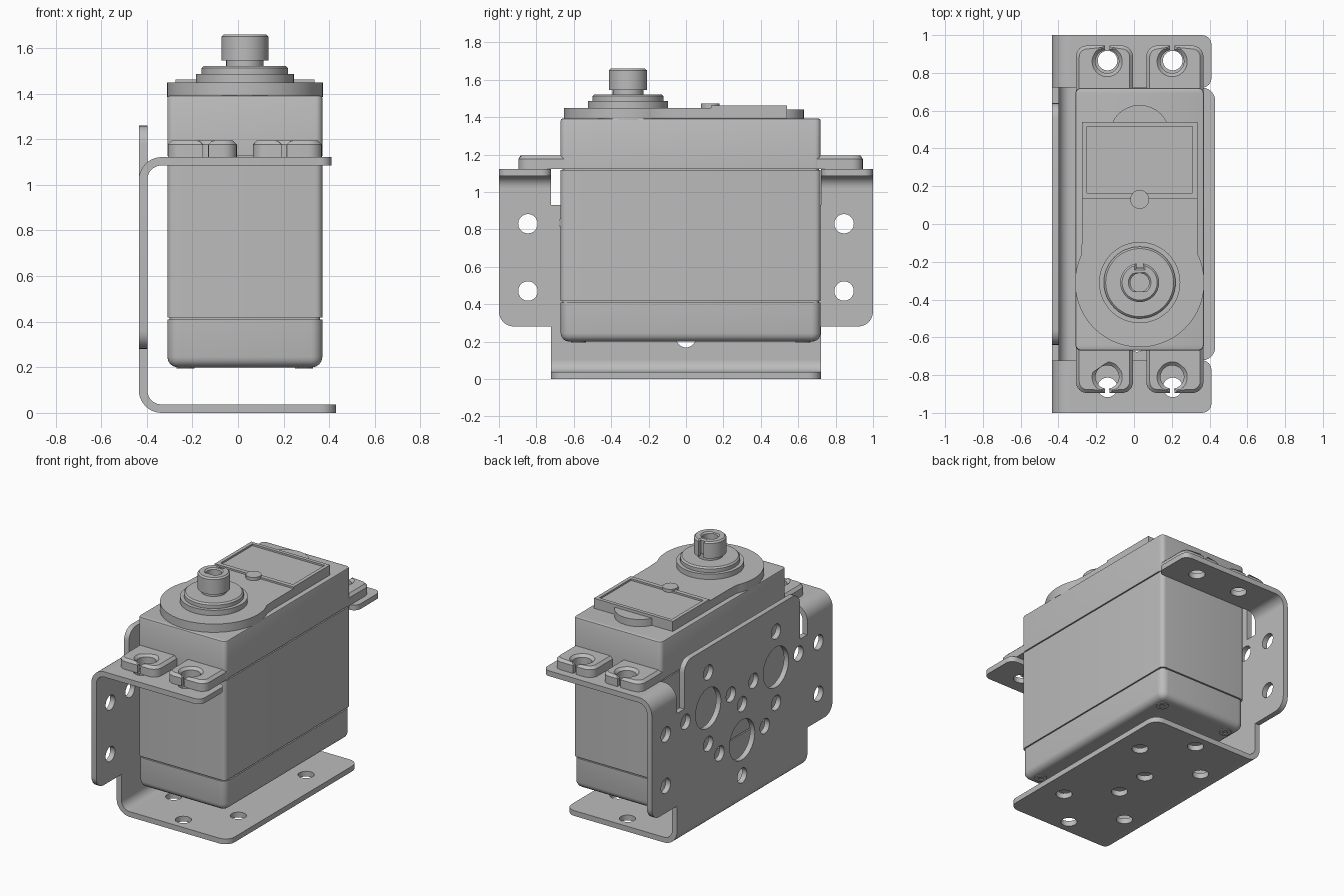
import bpy, bmesh
from math import sin, cos, pi, radians
from mathutils import Matrix, Vector

if "Cube" in bpy.data.objects:
    bpy.data.objects.remove(bpy.data.objects["Cube"])

grey = bpy.data.materials.new("light_grey")
grey.use_nodes = True
colour = (0.5, 0.5, 0.5, 1)
grey.diffuse_color = colour
grey.node_tree.nodes["Principled BSDF"].inputs["Base Color"].default_value = colour

# Local (u, v, depth) axes for each extrusion direction
FRAMES = {
    "Z": Matrix.Identity(4),
    "X": Matrix(((0, 0, 1, 0), (1, 0, 0, 0), (0, 1, 0, 0), (0, 0, 0, 1))),
    "Y": Matrix(((1, 0, 0, 0), (0, 0, -1, 0), (0, 1, 0, 0), (0, 0, 0, 1))),
}


def arc(cx, cy, r, a, b, n=10):
    angles = [radians(a + (b - a) * i / n) for i in range(n + 1)]
    return [(cx + r * cos(t), cy + r * sin(t)) for t in angles]


def circle(cx, cy, r, n=32):
    return arc(cx, cy, r, 0, 360, n)[:-1]


def rounded(points, n=6):
    """Polygon whose points may carry a third value, a corner radius."""
    out = []
    for i, p in enumerate(points):
        c = Vector(p[:2])
        if len(p) == 2:
            out.append(tuple(c))
            continue
        d1 = (Vector(points[i - 1][:2]) - c).normalized()
        d2 = (Vector(points[(i + 1) % len(points)][:2]) - c).normalized()
        mid = c + (d1 + d2) * p[2]
        for k in range(n + 1):
            t = pi / 2 * k / n
            out.append(tuple(mid - (d2 * cos(t) + d1 * sin(t)) * p[2]))
    return out


def rect(x0, x1, y0, y1, r=0.0):
    corners = [(x0, y0), (x1, y0), (x1, y1), (x0, y1)]
    return rounded([c + (r,) for c in corners]) if r else corners


def prism(name, loops, lo, hi, axis="Z", bevel=0, bevel_at=None, steps=1):
    """Extrude an outline (first loop) with holes (other loops) from lo to hi."""
    curve = bpy.data.curves.new(name, "CURVE")
    curve.dimensions, curve.fill_mode = "2D", "BOTH"
    curve.extrude = (hi - lo) / 2
    for loop in loops:
        spline = curve.splines.new("POLY")
        spline.points.add(len(loop) - 1)
        for point, (u, v) in zip(spline.points, loop):
            point.co = (u, v, 0, 1)
        spline.use_cyclic_u = True
    temp = bpy.data.objects.new(name + "_outline", curve)
    bpy.context.collection.objects.link(temp)
    graph = bpy.context.evaluated_depsgraph_get()
    mesh = bpy.data.meshes.new_from_object(temp.evaluated_get(graph))
    bpy.data.objects.remove(temp)
    mesh.name = name
    bm = bmesh.new()
    bm.from_mesh(mesh)
    bmesh.ops.remove_doubles(bm, verts=bm.verts, dist=1e-5)
    shift = (lo + hi) / 2 if axis != "Y" else -(lo + hi) / 2
    bmesh.ops.translate(bm, verts=bm.verts, vec=(0, 0, shift))
    bmesh.ops.recalc_face_normals(bm, faces=bm.faces)
    if bevel:
        rim = [e for e in bm.edges if len(e.link_faces) == 2
               and all(abs(v.co.z - bevel_at) < 1e-4 for v in e.verts)
               and e.calc_face_angle() > 1]
        bmesh.ops.bevel(bm, geom=rim, offset=bevel, segments=steps,
                        profile=0.5, affect="EDGES")
    bm.transform(FRAMES[axis])
    bmesh.ops.recalc_face_normals(bm, faces=bm.faces)
    bm.to_mesh(mesh)
    bm.free()
    mesh.materials.clear()
    mesh.materials.append(grey)
    obj = bpy.data.objects.new(name, mesh)
    bpy.context.collection.objects.link(obj)
    bpy.ops.object.select_all(action="DESELECT")
    obj.select_set(True)
    bpy.context.view_layer.objects.active = obj
    bpy.ops.object.shade_smooth_by_angle()
    return obj


CX, CY = 0.03, 0.025          # centre of the motor case
T, BEND = 0.037, 0.1          # sheet thickness and bend radius
WALL = -0.435
HOLE = 0.052


def around(x, y, d=0.25):
    return [(x + d, y), (x - d, y), (x, y + d), (x, y - d)]


# Bracket wall: tongue in the middle, a wing at each end
half = [(0.722, BEND), (0.722, 0.28), (1, 0.28, 0.08), (1, 1.122 - BEND),
        (0.722, 1.122 - BEND), (0.722, 0.93), (0.64, 0.93), (0.64, 1.26, 0.08)]
outline = half + [(-p[0],) + p[1:] for p in reversed(half)]
small = around(0, 0.47)
big = [(0, 0.47)]
for s in (-1, 1):
    small += around(s * 0.375, 0.835) + [(s * 0.845, 0.83), (s * 0.845, 0.47)]
    big.append((s * 0.375, 0.835))
prism("bracket_wall", [rounded(outline)] + [circle(*p, HOLE, 20) for p in small]
      + [circle(*p, 0.14) for p in big], WALL, WALL + T, "X")


# Bracket bends
def bend(name, z, a, b, y0, y1):
    x = WALL + BEND
    prism(name, [arc(x, z, BEND, a, b) + arc(x, z, BEND - T, b, a)], y0, y1, "Y")


bend("base_bend", BEND, 180, 270, -0.722, 0.722)

# Bracket base plate
base = [(WALL + BEND, -0.722), (0.43, -0.722, 0.07), (0.43, 0.722, 0.07),
        (WALL + BEND, 0.722)]
base_holes = [p for s in (-1, 1) for p in around(0.015, s * 0.375)]
prism("bracket_base", [rounded(base)] + [circle(*p, HOLE, 20) for p in base_holes], 0, T)

for s, end in ((-1, "front"), (1, "back")):
    # Mounting flange of the bracket
    y0, y1 = sorted((s * 0.722, s))
    bend(end + "_flange_bend", 1.122 - BEND, 90, 180, y0, y1)
    flange = [(WALL + BEND, y0), (0.41, y0, 0.05), (0.41, y1, 0.05), (WALL + BEND, y1)]
    prism(end + "_flange", [rounded(flange)]
          + [circle(x, s * 0.865, HOLE, 24) for x in (-0.14, 0.205)], 1.122 - T, 1.122)
    # Slotted lugs of the motor case
    for side in (-1, 1):
        x = CX + side * 0.172
        w0, w1 = sorted((side * 0.035, side * 0.338))
        slit = 0.012
        lug = rounded([(x + slit, 0.92), (CX + w1, 0.92, 0.06), (CX + w1, 0.66),
                       (CX + w0, 0.66), (CX + w0, 0.92, 0.06), (x - slit, 0.92)])
        lug += arc(x, 0.835, 0.062, 100, 440, 28)
        lug = [(u, CY + s * v) for u, v in lug]
        prism(end + "_lug", [lug], 1.122, 1.195, bevel=0.018, bevel_at=1.195)

# Motor case: lower, middle and upper shells with fine seams
x0, x1, y0, y1 = CX - 0.34, CX + 0.34, CY - 0.695, CY + 0.695
prism("lower_case", [rect(x0, x1, y0, y1, 0.05)], 0.2, 0.41,
      bevel=0.045, bevel_at=0.2, steps=4)
prism("middle_case", [rect(x0, x1, y0, y1, 0.03)], 0.418, 1.118)
prism("upper_case", [rect(x0, x1, y0, y1, 0.03)], 1.126, 1.392,
      bevel=0.01, bevel_at=1.392, steps=2)
prism("case_core", [rect(x0 + .01, x1 - .01, y0 + .01, y1 - .01, 0.03)], 0.3, 1.3)

# Case screws underneath
for sx in (-1, 1):
    for sy in (-1, 1):
        prism("case_screw", [circle(CX + sx * 0.26, CY + sy * 0.6, 0.04, 20),
                             circle(CX + sx * 0.26, CY + sy * 0.6, 0.018, 6)], 0.194, 0.215)

# Top cover with round front, rear tab, framed panel and dot
GY = -0.31
cover = arc(CX, GY, 0.342, 155, 385, 48) + [
    (0.335, -0.08), (0.335, 0.54), (-0.275, 0.54), (-0.275, -0.08)]
prism("top_cover", [cover], 1.385, 1.45)
prism("rear_tab", [circle(CX, 0.47, 0.16)], 1.385, 1.442)
prism("panel_frame", [rect(-0.275, 0.335, 0.135, 0.54), rect(-0.25, 0.31, 0.165, 0.515)],
      1.45, 1.462)
prism("panel_dot", [circle(CX, 0.13, 0.05)], 1.45, 1.472)

# Output bearing steps and keyed hollow shaft
prism("bearing_base", [circle(CX, GY, 0.215, 48)], 1.45, 1.487)
prism("bearing_ring", [circle(CX, GY, 0.19, 48)], 1.487, 1.522,
      bevel=0.01, bevel_at=1.522)
prism("shaft_neck", [circle(CX, GY, 0.082)], 1.52, 1.56)
key = 0.018
shaft = arc(CX, GY, 0.103, 100, 440, 40) + [(CX + key, GY + 0.075), (CX - key, GY + 0.075)]
prism("output_shaft", [shaft, circle(CX, GY, 0.05, 24)], 1.545, 1.66,
      bevel=0.01, bevel_at=1.66)
